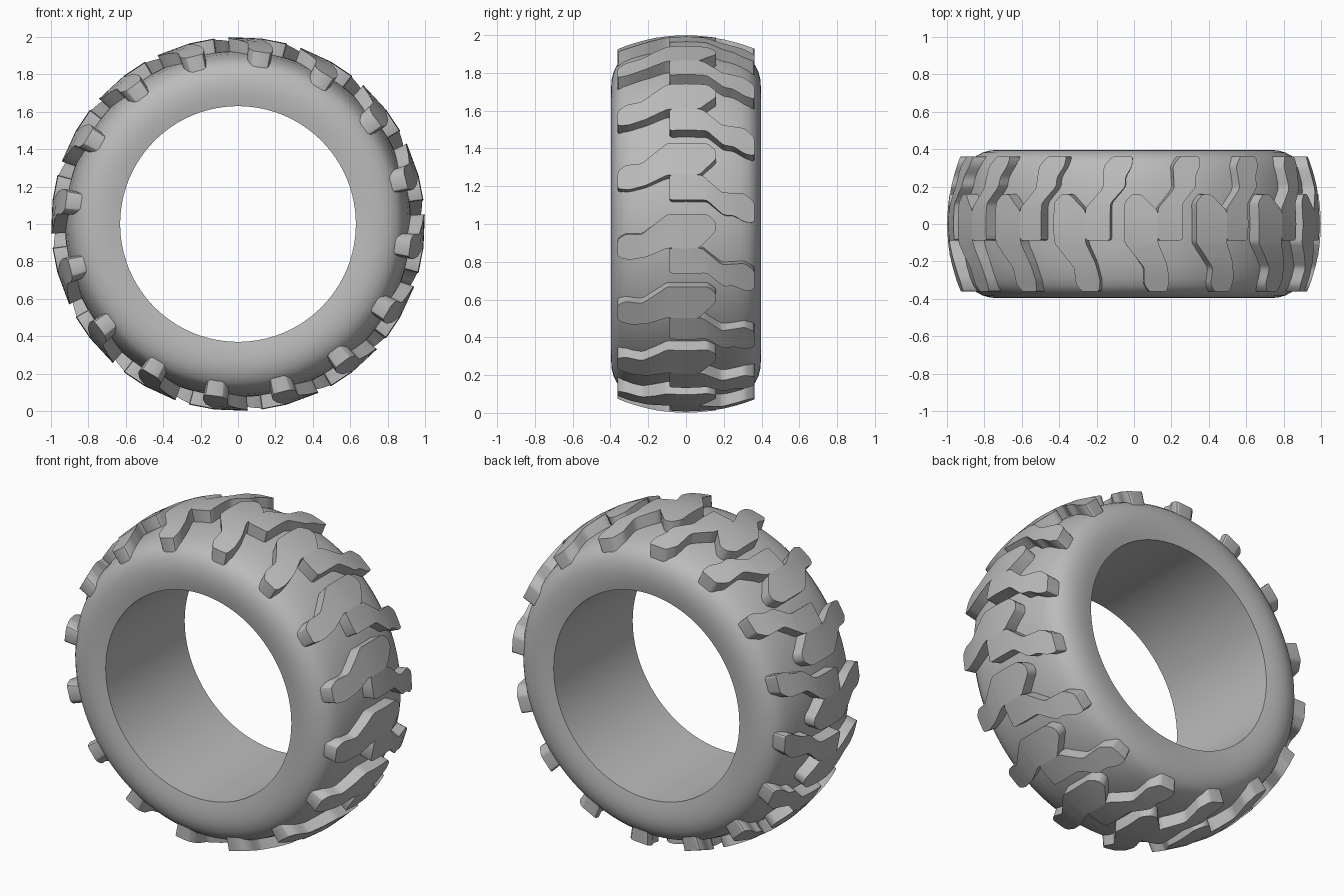
import bpy, bmesh, math

cube = bpy.data.objects.get("Cube")
if cube:
    bpy.data.objects.remove(cube, do_unlink=True)

# One rubber colour
rubber = bpy.data.materials.new("grey_rubber")
rubber.use_nodes = True
GREY = (0.5, 0.5, 0.5, 1)
rubber.diffuse_color = GREY
bsdf = next(n for n in rubber.node_tree.nodes if n.type == 'BSDF_PRINCIPLED')
bsdf.inputs["Base Color"].default_value = GREY

LUGS = 16
ARC_RADIUS = 0.97


def polar(angle, radius, y):
    """Point on the wheel, with the angle measured from the top towards +x."""
    return radius * math.sin(angle), y, 1 + radius * math.cos(angle)


def finish(name, bm, sharp):
    bmesh.ops.recalc_face_normals(bm, faces=bm.faces)
    mesh = bpy.data.meshes.new(name)
    bm.to_mesh(mesh)
    bm.free()
    mesh.materials.append(rubber)
    obj = bpy.data.objects.new(name, mesh)
    bpy.context.collection.objects.link(obj)
    bpy.ops.object.select_all(action='DESELECT')
    obj.select_set(True)
    bpy.context.view_layer.objects.active = obj
    bpy.ops.object.shade_smooth_by_angle(angle=math.radians(sharp))
    return obj


# Carcass: half cross-section (y, radius) from bore edge to crown, mirrored and revolved
half = [(0.383, 0.63), (0.393, 0.68), (0.396, 0.73), (0.393, 0.77), (0.382, 0.81),
        (0.36, 0.85), (0.33, 0.874), (0.29, 0.892), (0.22, 0.91), (0.12, 0.922)]
section = half + [(0, 0.925)] + [(-y, r) for y, r in reversed(half)]
STEPS = 128
bm = bmesh.new()
rings = [[bm.verts.new(polar(math.tau * i / STEPS, r, y)) for y, r in section]
         for i in range(STEPS)]
for i, ring in enumerate(rings):
    after = rings[(i + 1) % STEPS]
    for j in range(len(section)):
        k = (j + 1) % len(section)
        bm.faces.new((ring[j], ring[k], after[k], after[j]))
finish("tyre_carcass", bm, 40)


# Tread blocks: flat outline (arc length, y), extruded and wrapped round the crown
def tread_row(name, outline):
    bm = bmesh.new()
    bm.faces.new([bm.verts.new((t, y, 0)) for t, y in outline])
    bmesh.ops.bevel(bm, geom=bm.verts[:], offset=0.014, offset_type='OFFSET',
                    segments=2, profile=0.5, affect='VERTICES')
    # Cross cuts let the top follow the crown
    for i in range(-6, 7):
        bmesh.ops.bisect_plane(bm, geom=bm.verts[:] + bm.edges[:] + bm.faces[:],
                               plane_co=(0, i * 0.055, 0), plane_no=(0, 1, 0))
    raised = bmesh.ops.extrude_face_region(bm, geom=bm.faces[:], use_keep_orig=True)
    for v in raised["geom"]:
        if isinstance(v, bmesh.types.BMVert):
            v.co.z = 0.09
    for v in bm.verts:
        t, y, height = v.co
        v.co = polar(t / ARC_RADIUS, 0.91 - 0.55 * y * y + height, y)
    # Repeat round the wheel
    source = bm.verts[:] + bm.edges[:] + bm.faces[:]
    for i in range(1, LUGS):
        copy = bmesh.ops.duplicate(bm, geom=source)["geom"]
        step = math.tau * i / LUGS
        for v in copy:
            if isinstance(v, bmesh.types.BMVert):
                x, y, z = v.co
                v.co = polar(math.atan2(x, z - 1) + step, math.hypot(x, z - 1), y)
    finish(name, bm, 25)


tread_row("front_tread_blocks", [
    (-0.05, 0.115), (-0.01, 0.16), (0.035, 0.16), (0.125, 0.07), (0.125, -0.1),
    (0.175, -0.21), (0.195, -0.3), (0.185, -0.362), (0.085, -0.362),
    (0.055, -0.32), (0.055, -0.235), (-0.05, -0.1)])
tread_row("back_tread_blocks", [
    (0.125, -0.088), (0.125, 0.085), (0.215, 0.19), (0.215, 0.31), (0.26, 0.362),
    (0.375, 0.362), (0.37, 0.31), (0.335, 0.25), (0.335, 0.2), (0.257, 0.11),
    (0.257, -0.088)])
